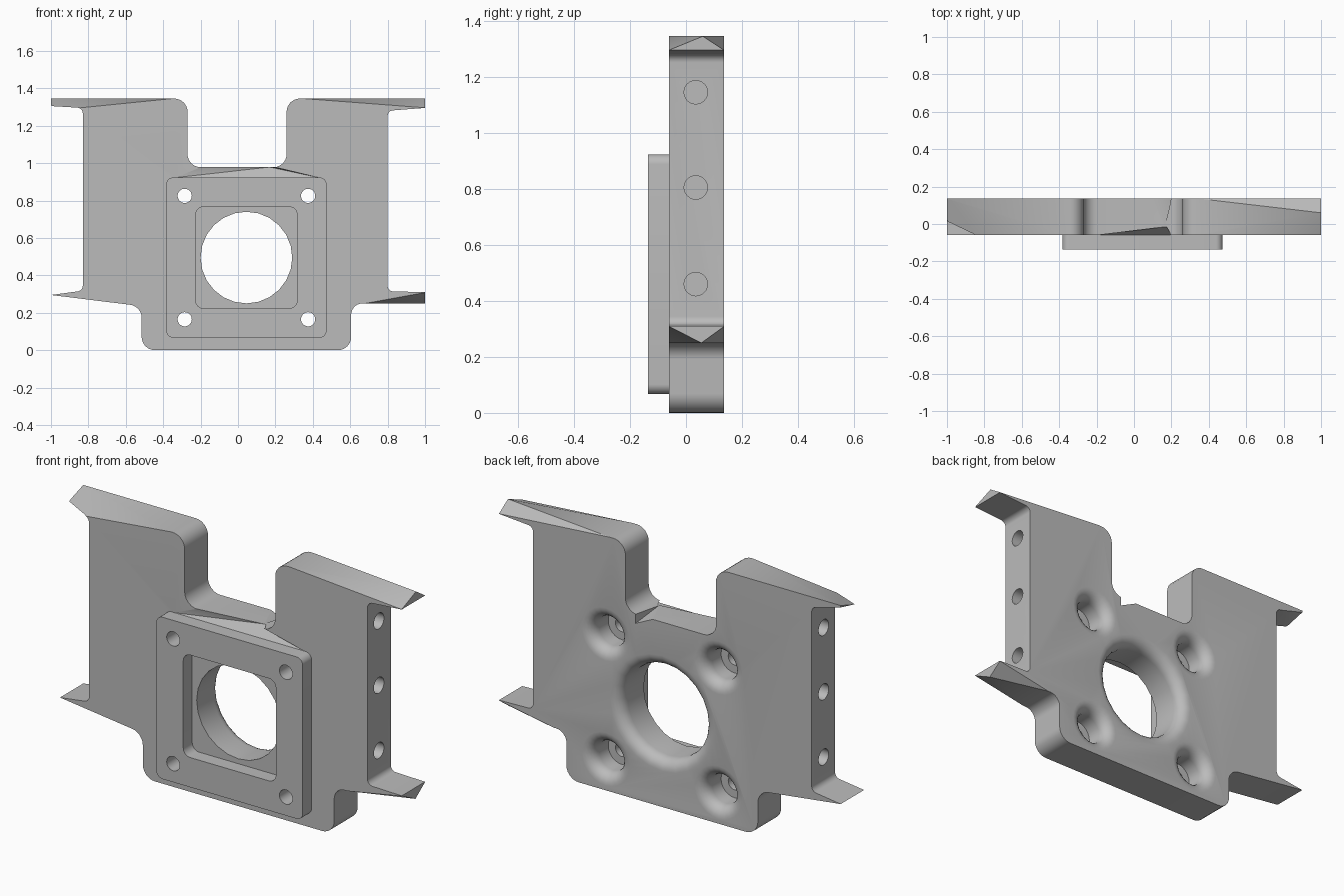
import bpy, bmesh, math
from mathutils import Vector

if "Cube" in bpy.data.objects:
    bpy.data.objects.remove(bpy.data.objects["Cube"])

FRAME_Y, FRONT, BACK = -0.135, -0.06, 0.135
TOP, LEDGE = 1.345, 0.25
CX, CZ = 0.045, 0.495

grey = bpy.data.materials.new("plain_grey")
grey.use_nodes = True
grey.diffuse_color = (0.5, 0.5, 0.5, 1)
grey.node_tree.nodes["Principled BSDF"].inputs["Base Color"].default_value = grey.diffuse_color


def finish(name, bm):
    bmesh.ops.recalc_face_normals(bm, faces=bm.faces)
    mesh = bpy.data.meshes.new(name)
    bm.to_mesh(mesh)
    bm.free()
    mesh.materials.append(grey)
    obj = bpy.data.objects.new(name, mesh)
    bpy.context.collection.objects.link(obj)
    return obj


def fillet(corners, steps=6):
    """Round each (x, z, radius) corner of a closed outline."""
    out = []
    for i, (x, z, r) in enumerate(corners):
        p = Vector((x, z))
        if r == 0:
            out.append(p)
            continue
        a = (Vector(corners[i - 1][:2]) - p).normalized()
        b = (Vector(corners[(i + 1) % len(corners)][:2]) - p).normalized()
        half = a.angle(b) / 2
        centre = p + (a + b).normalized() * (r / math.sin(half))
        t = r / math.tan(half)
        u, v = p + a * t - centre, p + b * t - centre
        out += [centre + u.lerp(v, k / steps).normalized() * r for k in range(steps + 1)]
    return out


def extrude(name, outline, y0, y1):
    bm = bmesh.new()
    face = bm.faces.new([bm.verts.new((p[0], y0, p[1])) for p in outline])
    new = bmesh.ops.extrude_face_region(bm, geom=[face])["geom"]
    bmesh.ops.translate(bm, vec=(0, y1 - y0, 0),
                        verts=[g for g in new if isinstance(g, bmesh.types.BMVert)])
    return finish(name, bm)


def rounded_box(name, half, r, y0, y1):
    corners = [(CX + sx * half, CZ + sz * half, r)
               for sx, sz in ((-1, -1), (1, -1), (1, 1), (-1, 1))]
    return extrude(name, fillet(corners), y0, y1)


def turned(name, profile, x, z, sides=24):
    """Solid of revolution along y from (radius, y) rings."""
    bm = bmesh.new()
    angles = [2 * math.pi * k / sides for k in range(sides)]
    rings = [[bm.verts.new((x + r * math.cos(a), y, z + r * math.sin(a))) for a in angles]
             for r, y in profile]
    for lo, hi in zip(rings, rings[1:]):
        for k in range(sides):
            n = (k + 1) % sides
            bm.faces.new((lo[k], lo[n], hi[n], hi[k]))
    bm.faces.new(rings[0])
    bm.faces.new(rings[-1])
    return finish(name, bm)


def hull(name, points):
    bm = bmesh.new()
    for p in points:
        bm.verts.new(p)
    bmesh.ops.convex_hull(bm, input=bm.verts)
    return finish(name, bm)


def cut(target, cutter):
    cutter.hide_render = True
    mod = target.modifiers.new("cut", "BOOLEAN")
    mod.operation, mod.solver, mod.object = "DIFFERENCE", "EXACT", cutter
    bpy.context.view_layer.objects.active = target
    bpy.ops.object.modifier_apply(modifier=mod.name)
    bpy.data.objects.remove(cutter)


def flared(r, y_start, flare=0.06):
    """Bore profile that opens in a rounded lip at the back face."""
    arc = [(r + flare * (1 - math.cos(a)), BACK - flare + flare * math.sin(a))
           for a in (math.radians(15 * k) for k in range(7))]
    return [(r, y_start)] + arc + [(r + flare, BACK + 0.05)]


# Main plate with four side flanges and a top slot
plate = extrude("main_plate", fillet([
    (-0.515, 0, 0.07), (0.605, 0, 0.07), (0.605, LEDGE, 0.06), (1, LEDGE, 0),
    (1, 0.31, 0), (0.80, 0.315, 0.03), (0.80, 1.28, 0.03), (1, 1.295, 0),
    (1, TOP, 0), (0.26, TOP, 0.07), (0.26, 0.978, 0.07), (-0.27, 0.978, 0.07),
    (-0.27, TOP, 0.07), (-1, TOP, 0), (-1, 1.305, 0), (-0.83, 1.295, 0.03),
    (-0.83, 0.318, 0.03), (-1, 0.295, 0), (-0.515, 0.235, 0.07)]), FRONT, BACK)

# Raised square frame on the front, with its pocket
frame = rounded_box("front_frame", 0.428, 0.035, FRAME_Y, FRONT)
cut(frame, rounded_box("pocket_cutter", 0.271, 0.04, FRAME_Y - 0.1, FRONT + 0.1))

# Bevelled flange tips: three points on the facet and a far point outside
for y, out in ((FRONT, -0.26), (BACK, 0.335)):
    cut(plate, hull("upper_tip_cutter", [
        (0.35, y, TOP), (1, y, 1.296), (1, 0.06, TOP), (1.2, out, TOP + 0.2)]))
    cut(plate, hull("lower_tip_cutter", [
        (0.68, y, LEDGE), (1, y, 0.308), (1, 0.055, LEDGE), (1.2, out, LEDGE - 0.2)]))
cut(plate, hull("right_tip_cutter", [
    (-0.35, FRONT, TOP), (-1, FRONT, 1.28), (-1, BACK, TOP), (-1.2, -0.26, 1.55)]))
cut(plate, hull("right_under_cutter", [
    (-0.86, BACK, 1.296), (-1, 0.01, 1.305), (-1, BACK, 1.335), (-1.2, 0.33, 1.15)]))

# Facets at the slot floor, front and back
cut(plate, hull("slot_front_cutter", [
    (-0.33, FRONT, 0.923), (0.43, FRONT, 0.923), (-0.2, FRONT, 0.978),
    (0.2, FRONT, 0.978), (0.17, -0.015, 0.979), (0.05, FRONT - 0.1, 1.0)]))
cut(plate, hull("slot_back_cutter", [
    (0.1, BACK, 0.978), (0.2, BACK, 0.978), (0.165, -0.01, 0.979),
    (0.2, BACK, 0.93), (0.16, BACK + 0.1, 1.0)]))

# Central bore with a rounded rear lip
cut(plate, turned("bore_cutter", flared(0.245, FRONT - 0.05), CX, CZ))

# Corner bolt holes with flared rear recesses
for x in (CX - 0.33, CX + 0.33):
    for z in (CZ - 0.33, CZ + 0.33):
        cut(plate, turned("recess_cutter", flared(0.08, 0.0), x, z))
        for part in (plate, frame):
            cut(part, turned("bolt_cutter", [(0.038, -0.2), (0.038, 0.05)], x, z))

# Three blind holes in each side face
for x0, x1 in ((-0.9, -0.55), (0.55, 0.9)):
    for z in (0.46, 0.805, 1.145):
        drill = turned("side_hole_cutter", [(0.042, x0), (0.042, x1)], 0, 0)
        for v in drill.data.vertices:
            a, b, c = v.co
            v.co = (b, a + 0.035, c + z)
        drill.data.flip_normals()
        cut(plate, drill)

# Smooth the rounded areas, keep edges crisp
bpy.ops.object.select_all(action="DESELECT")
for part in (plate, frame):
    part.select_set(True)
bpy.context.view_layer.objects.active = plate
bpy.ops.object.shade_smooth_by_angle(angle=math.radians(30))
